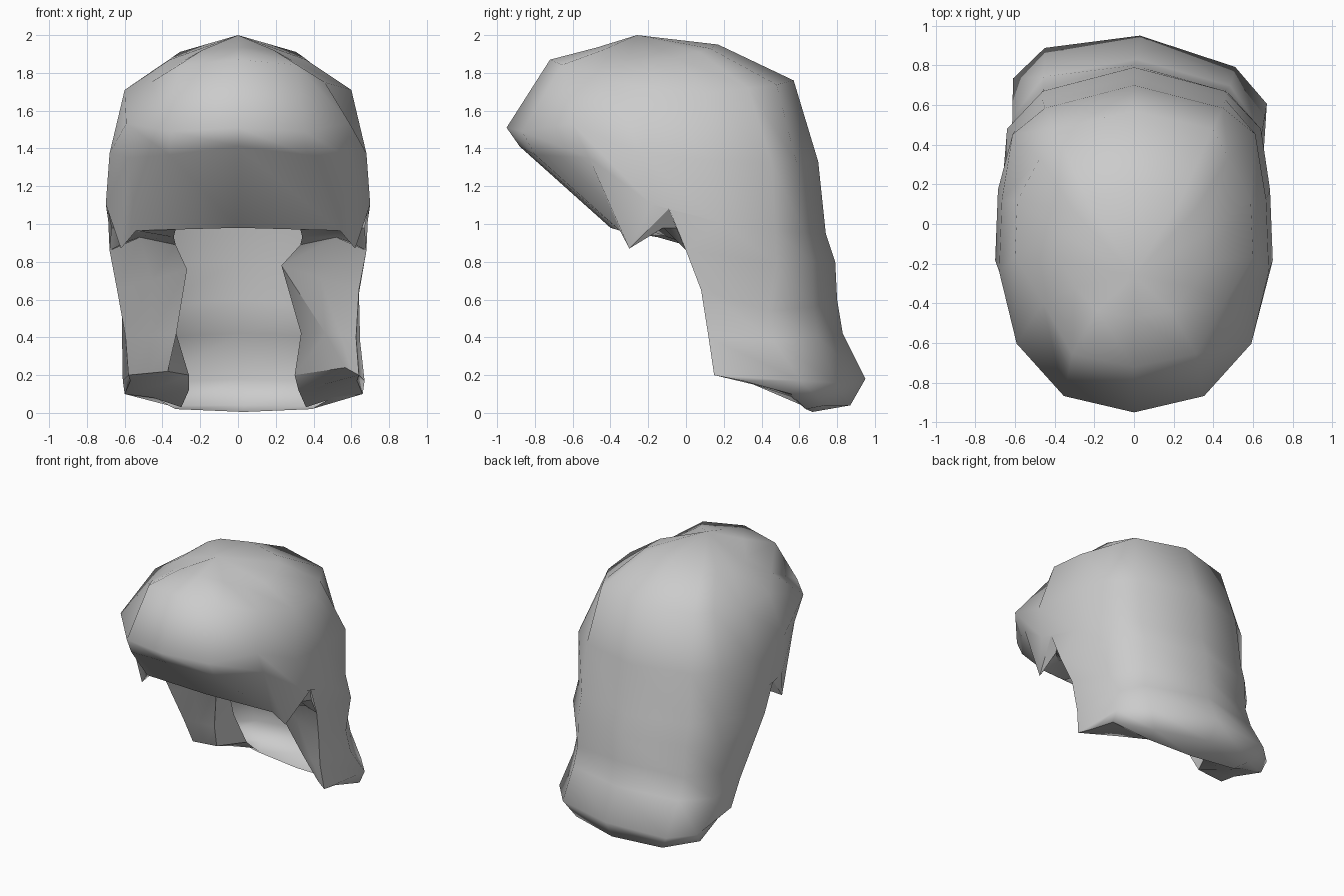
import bpy, bmesh, math

if "Cube" in bpy.data.objects:
    bpy.data.objects.remove(bpy.data.objects["Cube"], do_unlink=True)

mat = bpy.data.materials.new("light_grey")
mat.use_nodes = True
COLOUR = (0.6, 0.6, 0.6, 1)
mat.diffuse_color = COLOUR
mat.node_tree.nodes["Principled BSDF"].inputs["Base Color"].default_value = COLOUR

# Half outline of the head, front centre to back centre: width factor, depth factor
OUTLINE = [(0, 0), (.52, .05), (.87, .21), (1, .43), (.98, .65), (.9, .85), (.66, .93), (0, 1)]


def ring(w, yf, yb, zf, zs, zb, lift=0, pinch=1):
    """Tilted half ring; lift raises the front corner, pinch pulls corners in."""
    pts = []
    for i, (cx, t) in enumerate(OUTLINE):
        z = zf * (1 - t) * (1 - 2 * t) + zs * 4 * t * (1 - t) + zb * t * (2 * t - 1)
        p = pinch if i in (2, 5) else 1
        pts.append((w * cx * p, (yf + (yb - yf) * t) * p, z + (lift if i == 2 else 0)))
    return pts


def grid(bm, rows, sides=(1, -1)):
    """Skin neighbouring rows of points with quads, on the given sides."""
    for s in sides:
        vs = [[bm.verts.new((s * x, y, z)) for x, y, z in r] for r in rows]
        for a, b in zip(vs, vs[1:]):
            for i in range(len(a) - 1):
                bm.faces.new((a[i], b[i], b[i + 1], a[i + 1])[::s])


def finish(name, bm, angle):
    """Weld, lean and twist the ends slightly, and shade."""
    bmesh.ops.remove_doubles(bm, verts=bm.verts, dist=0.002)
    bmesh.ops.dissolve_degenerate(bm, dist=0.001, edges=bm.edges)
    for v in bm.verts:
        k = min(1, max(0, (0.6 - v.co.z) / 0.4))
        v.co.y -= 0.1 * k * v.co.x
        v.co.x += 0.03 * k
    me = bpy.data.meshes.new(name)
    bm.to_mesh(me)
    bm.free()
    me.materials.append(mat)
    ob = bpy.data.objects.new(name, me)
    bpy.context.collection.objects.link(ob)
    bpy.ops.object.select_all(action='DESELECT')
    ob.select_set(True)
    bpy.context.view_layer.objects.active = ob
    bpy.ops.object.shade_smooth_by_angle(angle=math.radians(angle))


# Crown, sides and back, with an inward sloping fringe
crown = [[(0, -.26, 2.0)] * 8,
         ring(.36, -.47, .17, 1.935, 1.87, 1.95, -.03, .95),
         ring(.60, -.72, .57, 1.87, 1.70, 1.76, -.02, .88),
         ring(.68, -.95, .70, 1.51, 1.36, 1.33, .10),
         ring(.70, -.88, .74, 1.41, 1.07, .95, .11, .95)]
fringe_edge = [(0, -.4, .98), (.54, -.35, .965), (.62, -.3, .87), (.69, -.09, 1.08)]
# Long hair below the ears: front edge, side, back corner, back centre
length = [[(.68, 0, .86), (.64, .48, .79), (.46, .67, .80), (0, .79, .80)],
          [(.64, .08, .65), (.62, .45, .54), (.46, .68, .56), (0, .80, .60)],
          [(.61, .15, .40), (.63, .50, .38), (.47, .72, .40), (0, .83, .42)],
          [(.61, .21, .20), (.64, .67, .17), (.48, .84, .16), (0, .95, .18)],
          [(.60, .36, .17), (.63, .62, .10), (.40, .78, .04), (0, .87, .04)],
          [(.45, .40, .16), (.48, .60, .09), (.36, .67, .02), (0, .67, .005)]]
bm = bmesh.new()
grid(bm, crown + [fringe_edge + length[0]])
grid(bm, length)
finish("hair_shell", bm, 75)

# Side locks: front panel from the outer edge, folding back on the inside
outer = [row[0] for row in length[:4]]
top = (.33, -.01, .89)
ridge = (.52, -.02, .93)
LOCKS = {1: ([top, (.23, .12, .78), (.45, .16, .42), (.54, .22, .24)],
             [(.33, .33, .86), (.33, .30, .60), (.32, .38, .42), (.27, .48, .20)]),
         -1: ([top, (.27, .12, .76), (.34, .16, .42), (.40, .23, .22)],
              [(.40, .33, .86), (.40, .42, .70), (.34, .40, .42), (.29, .45, .20)])}
bm = bmesh.new()
for side, (inner, fold) in LOCKS.items():
    middle = [tuple((a + b) / 2 for a, b in zip(p, q)) for p, q in zip(outer, inner)]
    middle[0] = ridge
    grid(bm, [list(r) for r in zip(outer, middle, inner, fold)], [side])
    # Sole closing the lock
    grid(bm, [[outer[3], length[4][0], length[4][1]],
              [inner[3], (.42, .40, .15), (.48, .62, .08)],
              [fold[3], (.29, .54, .12), (.33, .67, .03)]], [side])
# Tucked ends joining the fringe to the locks
grid(bm, [[(.33, -.37, .973), fringe_edge[1], fringe_edge[2], fringe_edge[3]],
          [(.34, -.15, .93), (.55, -.18, .96), (.62, -.12, .98), (.67, -.05, .98)],
          [top, ridge, (.60, -.01, .90), outer[0]]])
finish("side_locks", bm, 50)
